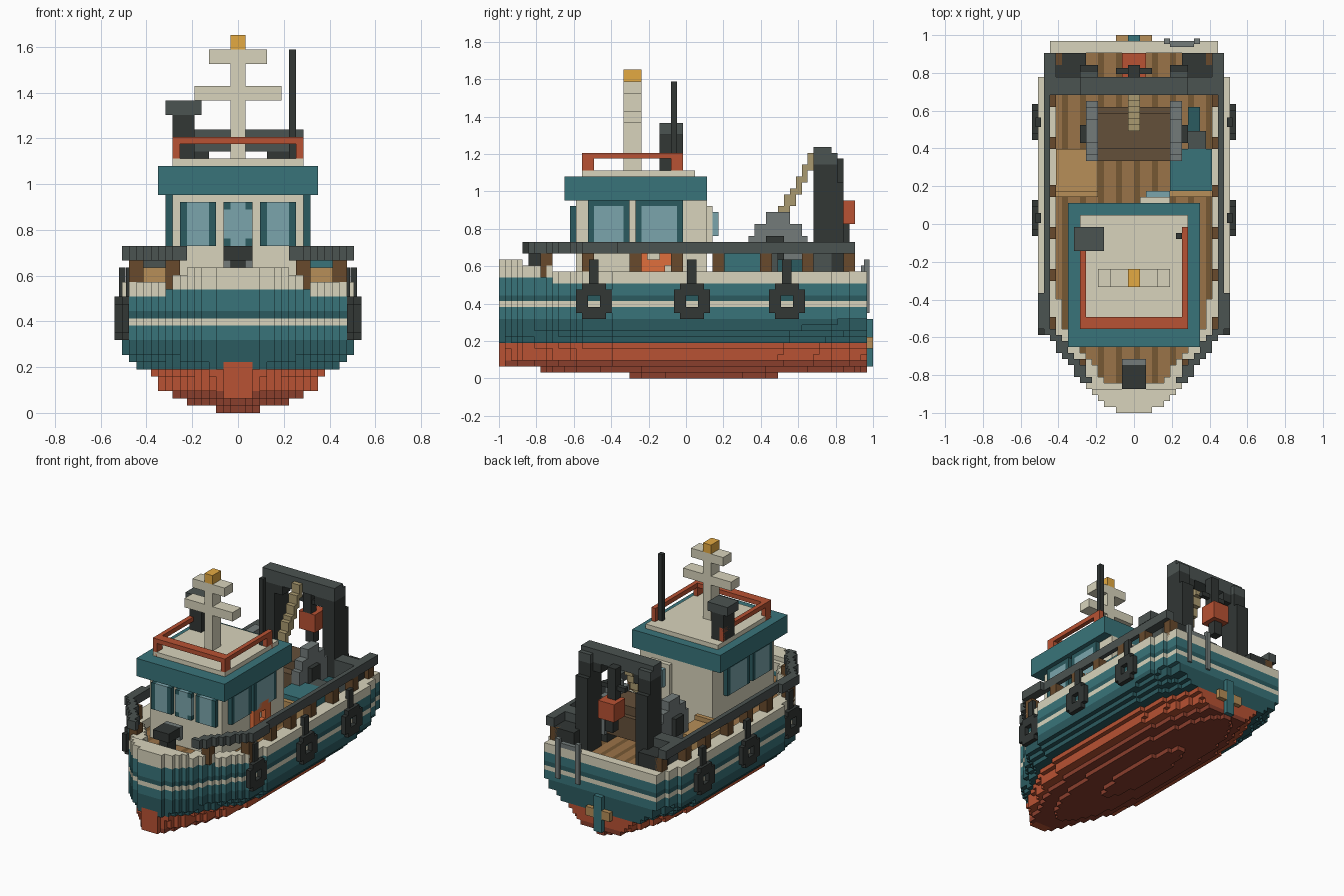
import bpy, bmesh, math

if "Cube" in bpy.data.objects:
    bpy.data.objects.remove(bpy.data.objects["Cube"])

U = 2 / 63  # one block; y is counted in blocks from the bow


def lin(c):
    return c / 12.92 if c <= 0.04045 else ((c + 0.055) / 1.055) ** 2.4


def mat(name, hexcol):
    m = bpy.data.materials.new(name)
    m.diffuse_color = [lin(int(hexcol[i:i + 2], 16) / 255) for i in (0, 2, 4)] + [1]
    m.use_nodes = True
    m.node_tree.nodes["Principled BSDF"].inputs["Base Color"].default_value = m.diffuse_color
    return m


COL = {n: mat(n, h) for n, h in dict(
    cream="D8D4BC", teal="39747A", dark_teal="2B5B60", red="B85233", dark_red="8A3E2C",
    glass="7BA5AC", black="323735", grey="4B5351", steel="737B7A", brown="684A2C",
    plank="9A7348", plank_dark="765834", tan="B78F58", rope="AA9A70", net="64503A",
    gold="E4AA42", orange="E06E3C").items()}


def P3(x, y, z):
    return (x * U, y * U - 1, z * U)


def finish(name, bm, mats):
    me = bpy.data.meshes.new(name)
    bm.to_mesh(me)
    bm.free()
    ob = bpy.data.objects.new(name, me)
    for m in mats:
        me.materials.append(COL[m])
    bpy.context.collection.objects.link(ob)
    return ob


def part(name, col, boxes, mirror=False):
    """Boxes given as x0, x1, y0, y1, z0, z1 in blocks."""
    bm = bmesh.new()
    for x0, x1, y0, y1, z0, z1 in boxes:
        vs = bmesh.ops.create_cube(bm, size=1)["verts"]
        for v in vs:
            v.co = P3(x1 if v.co.x > 0 else x0, y1 if v.co.y > 0 else y0, z1 if v.co.z > 0 else z0)
    ob = finish(name, bm, [col])
    if mirror:
        ob.modifiers.new("mirror", "MIRROR").use_mirror_merge = False
    return ob


def ring(x0, x1, c, z):
    """Blocky ring, six blocks across, facing sideways."""
    return [(x0, x1, c - 2, c + 2, z, z + 2), (x0, x1, c - 2, c + 2, z + 4, z + 6),
            (x0, x1, c - 3, c - 1, z + 1, z + 5), (x0, x1, c + 1, c + 3, z + 1, z + 5)]


# hull: half width of the deck outline, scaled down layer by layer, narrowing to the stern
BOW = [3, 5, 6, 7, 8, 8, 9, 9, 10, 11, 12, 12, 13, 14] + [15] * 5
LAYER = [3, 7, 9, 11, 11, 12, 14, 15]


def plan(y):
    return BOW[y] if y < len(BOW) else 16 if y < 56 else 15 if y < 59 else 14


def half(y, z):
    if z < 2:
        a, b = ((22, 47), (7, 62))[z]
        t = (2 * y + 1 - a - b) / (b - a)
        return max(1, round(LAYER[z] * math.sqrt(1 - t * t))) if a <= y < b else 0
    taper = 1 - 0.05 * max(0, 10 - z) * (max(0, y - 42) / 19) ** 1.5
    return max(2, round(plan(y) * taper * (LAYER[z] if z < 8 else 16) / 16))


hull, deck = {}, {}
for y in range(62):
    top = 20 if y < 4 else 19 if y < 9 else 18
    for z in range(top):
        band = ("dark_red" if z < 3 else "red" if z < 6 else "dark_teal" if z < 10 else
                "teal" if z < 12 else "cream" if z < 13 else "dark_teal" if z < 14 else
                "teal" if z < (17 if y < 9 else 16) else "cream")
        w = half(y, z)
        for x in range(-w, w):
            inside = 5 <= y < 60 and -(plan(y) - 3) <= x < plan(y) - 3
            if inside and z == 15:
                deck[x, y, z] = "plank_dark" if x % 3 == 0 else "plank"
            elif not (inside and z > 15):
                stem = y < 2 and 2 <= z < 7 and -2 <= x < 2
                hull[x, y, z] = "red" if stem else band


def blocks(name, cells, solid):
    """Only the exposed faces of a set of blocks."""
    bm, vert = bmesh.new(), {}
    mats = sorted(set(cells.values()))
    for c, m in cells.items():
        for ax in range(3):
            for s in (0, 1):
                n = list(c)
                n[ax] += 2 * s - 1
                if tuple(n) in solid:
                    continue
                quad = []
                for a, b in ((0, 0), (1, 0), (1, 1), (0, 1)):
                    p = list(c)
                    p[ax] += s
                    p[(ax + 1) % 3] += a
                    p[(ax + 2) % 3] += b
                    p = tuple(p)
                    if p not in vert:
                        vert[p] = bm.verts.new(P3(*p))
                    quad.append(vert[p])
                f = bm.faces.get(quad) or bm.faces.new(quad if s else quad[::-1])
                f.material_index = mats.index(m)
    return finish(name, bm, mats)


solid = set(hull) | set(deck)
blocks("hull", hull, solid)
blocks("deck_planks", deck, solid)

# rail along the sides, its posts, tyres and hanging lines
rail = [(plan(y) - 1, plan(y) + 1, y, y + 1, 21, 23) for y in range(5, 15)]
rail += [(14, 16, 15, 20, 21, 23), (14, 15, 20, 53, 21, 23), (13, 15, 53, 60, 21, 23)]
part("side_rail", "grey", rail, True)
part("rail_posts", "brown", [(13, 15, y, y + 2, 16, 21) for y in (14, 22, 29, 36, 44, 51)]
     + [(12, 14, 58, 60, 16, 21), (8, 10, 7, 9, 17, 21)], True)
for i, (x, c) in enumerate(((15, 16), (16, 32.5), (16, 48.5))):
    part(f"tyre_fender_{i}", "black", ring(x, x + 1, c, 10), True)
    part(f"fender_line_{i}", "black", [(x - .5, x + .4, c - .8, c + .8, 16, 20)], True)

# rudder, propeller, stern ladder
part("rudder", "teal", [(-1, 1, 62, 63, 2, 10)])
part("propeller", "tan", [(-3, -1, 62, 63, 5, 7), (1, 3, 62, 63, 5, 7)])
part("stern_ladder", "steel", [(5, 6, 61.5, 62.4, 11, 20), (10, 11, 61.5, 62.4, 11, 20),
                               (6, 10, 61, 62, 18, 19)])

# wheelhouse
part("wheelhouse", "cream", [(-9, 9, 13, 35, 16, 30)])
part("roof", "teal", [(-11, 11, 11, 35, 30, 34)])
part("roof_top", "cream", [(-9, 9, 14, 33, 34, 35)])
part("front_window_frames", "dark_teal", [(3, 4, 12, 13, 23, 29), (7, 8, 12, 13, 23, 29),
                                          (1, 2, 12, 13, 23, 24), (1, 2, 12, 13, 28, 29)], True)
part("front_windows", "glass", [(4, 7, 12, 13, 23, 29), (0, 2, 12, 13, 24, 28),
                                (0, 1, 12, 13, 23, 29)], True)
part("side_window_frames", "dark_teal", [(9, 10, a, a + 1, 23, 30) for a in (15, 21, 23, 30)]
     + [(9, 10, 16, 21, 29, 30), (9, 10, 24, 30, 29, 30)], True)
part("side_windows", "glass", [(9, 10, 16, 21, 23, 29), (9, 10, 24, 30, 23, 29)], True)
part("rear_window_frame", "cream", [(1, 6, 35, 36, 21, 29)])
part("rear_window", "glass", [(2, 6, 36, 37, 24, 28)])
part("life_ring", "orange", ring(9, 10, 26, 18))

# roof gear
part("roof_rail", "red", [(8, 9, 14, 16, 34, 37), (8, 9, 29, 31, 34, 37),
                          (8, 9, 16, 31, 37, 38), (0, 9, 14, 16, 37, 38)], True)
part("mast", "cream", [(-1, 1, 21, 24, 35, 50)])
part("mast_arms", "cream", [(1, 6, 21, 24, 43, 45), (1, 4, 21, 24, 48, 50)], True)
part("mast_light", "gold", [(-1, 1, 21, 24, 50, 52)])
part("funnel", "black", [(-9, -6, 27, 31, 35, 41)])
part("funnel_cap", "grey", [(-10, -5, 27, 31, 41, 43)])
part("antenna", "black", [(7, 8, 29, 30, 35, 50)])

# bow bollard
part("bow_bollard", "black", [(-1, 1, 5, 8, 16, 21), (-2, 2, 4, 8, 21, 23)])
part("bollard_back", "steel", [(-2, 2, 8, 9, 20, 23)])

# stern gantry with hanging block and rope
part("gantry_legs", "black", [(6, 9, 53, 57, 16, 36), (6, 9, 57, 58, 16, 33),
                              (4, 6, 53, 56, 34, 36)], True)
part("gantry_beam", "grey", [(-9, 9, 53, 56, 36, 39), (-9, -6, 56, 57, 36, 38),
                             (6, 9, 56, 57, 36, 38)])
part("gantry_feet", "black", [(8, 13, 56, 60, 16, 21)], True)
part("gantry_brace", "grey", [(9, 13, 53, 56, 16, 23)], True)
part("pulley", "black", [(-1, 1, 56, 58, 30, 37), (-3, 3, 56.5, 57.5, 32, 33),
                         (-1, 1, 57, 59, 23, 26)])
part("hanging_block", "red", [(-2, 2, 56, 60, 26, 30)])
part("haul_rope", "rope", [(-1, 1, y, y + 1, z, z + 3) for y, z in
                           ((52, 35), (51, 33), (50, 31), (49, 29), (48, 28), (47, 26))])

# net winch
part("winch_flanges", "steel", [(6, 8, 42, 52, 18, 24), (6, 8, 43, 51, 24, 26),
                                (6, 8, 45, 49, 26, 28)], True)
part("winch_feet", "black", [(6, 8, 43, 51, 16, 18), (8, 9, 45, 48, 20, 24)], True)
part("net_drum", "net", [(-6, 6, 42, 51, 18, 23), (-6, 6, 44, 50, 23, 25)])

# deck boxes
part("fish_hatch", "tan", [(-13, -6, 37, 44, 16, 19)])
part("plank_edge", "tan", [(6, 13, 36, 37, 16, 20)], True)
part("teal_crate", "teal", [(6, 13, 37, 44, 16, 21)])
part("small_crate", "dark_teal", [(9, 11, 47, 51, 16, 20)])
part("grey_box", "grey", [(9, 12, 44, 47, 16, 21)])
